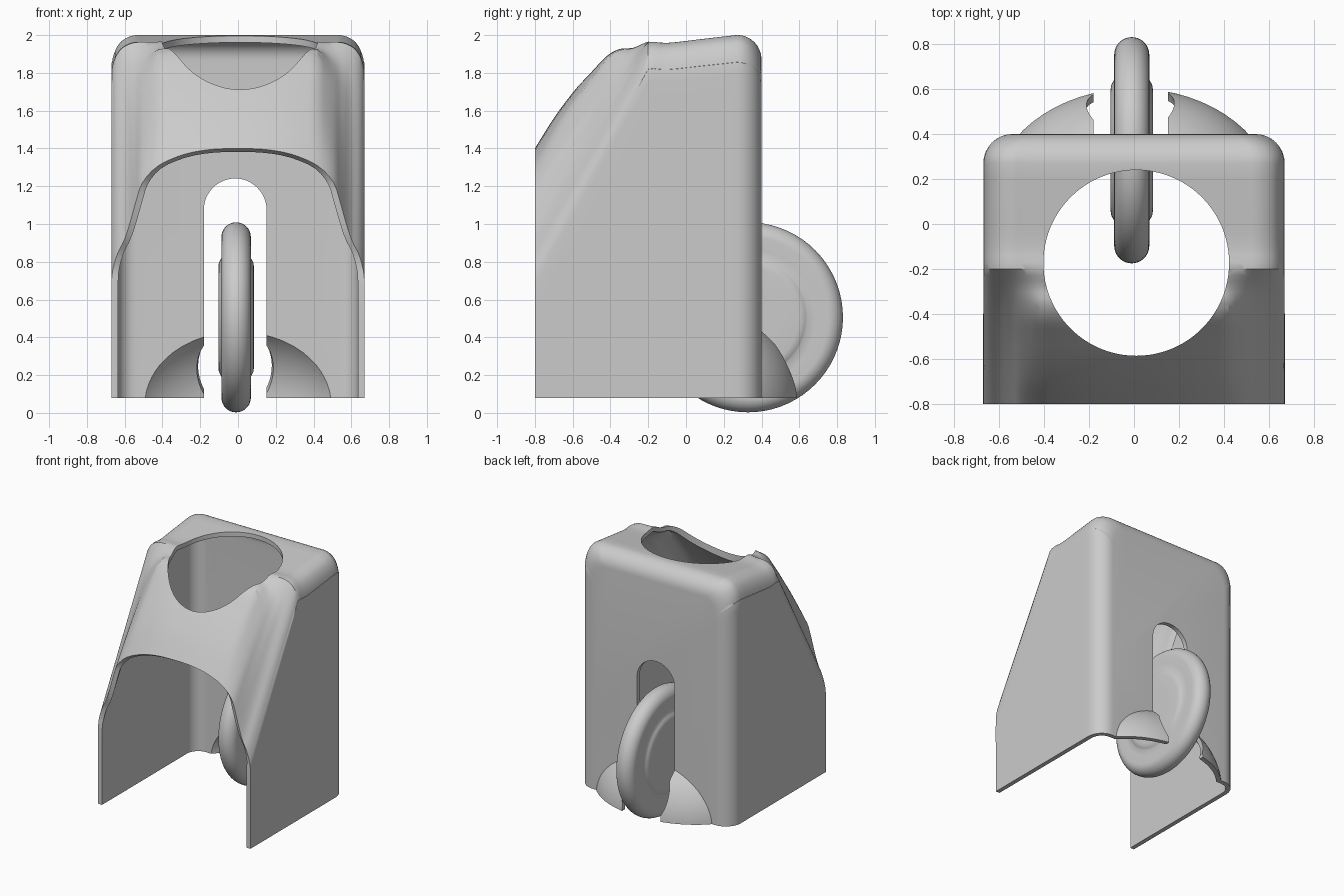
import bpy, bmesh, math
from mathutils import Matrix, Vector

if "Cube" in bpy.data.objects:
    bpy.data.objects.remove(bpy.data.objects["Cube"])

grey = bpy.data.materials.new("light_grey")
grey.use_nodes = True
grey.diffuse_color = (0.6, 0.6, 0.6, 1)
grey.node_tree.nodes["Principled BSDF"].inputs["Base Color"].default_value = (0.6, 0.6, 0.6, 1)


def make(name, bm):
    mesh = bpy.data.meshes.new(name)
    bm.to_mesh(mesh)
    bm.free()
    mesh.materials.append(grey)
    obj = bpy.data.objects.new(name, mesh)
    bpy.context.collection.objects.link(obj)
    return obj


def bake(obj):
    """Apply every modifier on the object."""
    dg = bpy.context.evaluated_depsgraph_get()
    dg.update()
    mesh = bpy.data.meshes.new_from_object(obj.evaluated_get(dg))
    obj.modifiers.clear()
    obj.data = mesh


def cut(obj, cutter):
    mod = obj.modifiers.new("cut", 'BOOLEAN')
    mod.operation, mod.solver, mod.object = 'DIFFERENCE', 'EXACT', cutter
    bake(obj)


def smooth(obj):
    bpy.ops.object.select_all(action='DESELECT')
    obj.select_set(True)
    bpy.context.view_layer.objects.active = obj
    bpy.ops.object.shade_smooth_by_angle(angle=math.radians(35))


def ellipsoid(name, centre, radii):
    bm = bmesh.new()
    bmesh.ops.create_uvsphere(bm, u_segments=64, v_segments=40, radius=1)
    bm.transform(Matrix.Translation(centre) @ Matrix.Diagonal((*radii, 1)))
    return make(name, bm)


def box(name, centre, size):
    bm = bmesh.new()
    bmesh.ops.create_cube(bm, size=1)
    bm.transform(Matrix.Translation(centre) @ Matrix.Diagonal((*size, 1)))
    return make(name, bm)


def catmull(pts, steps):
    """Smooth curve through the given points."""
    pts = [Vector(p) for p in pts]
    ext = [pts[0] * 2 - pts[1]] + pts + [pts[-1] * 2 - pts[-2]]
    out = []
    for a, b, c, d in zip(ext, ext[1:], ext[2:], ext[3:]):
        for k in range(steps):
            t = k / steps
            out.append(b + (c - a) * t / 2 + (a * 2 - b * 5 + c * 4 - d) * t * t / 2
                       + (b * 3 - a - c * 3 + d) * t ** 3 / 2)
    return out + [pts[-1]]


# Half outlines of the housing: arched at the front, rounded box further back
BOTTOM, FRONT, SHOULDER, CORNER, WIDTH = 0.08, -0.8, -0.2, 0.13, 0.67
arch = catmull([(.67, .08), (.67, .4), (.67, .68), (.66, .77), (.635, .85), (.6, .92),
                (.565, 1.03), (.54, 1.12), (.505, 1.22), (.42, 1.31), (.28, 1.37),
                (.14, 1.395), (0, 1.4)], 3)
block = catmull([(.67, .08), (.67, 1.1), (.67, 1.75), (.667, 1.82), (.65, 1.88), (.62, 1.925),
                 (.58, 1.95), (.54, 1.96), (.5, 1.96), (.42, 1.96), (.28, 1.96),
                 (.14, 1.96), (0, 1.96)], 3)
# Height of the top along the middle, front to back
ridge = catmull([(-.8, 1.4), (-.7, 1.56), (-.6, 1.695), (-.5, 1.815), (-.42, 1.905),
                 (-.35, 1.942), (-.28, 1.942), (-.2, 1.965), (-.1, 1.958), (.08, 1.978),
                 (.27, 2.0)], 3)

sections = []
for y, top in ridge:
    s = min(1, (y - FRONT) / (SHOULDER - FRONT))
    half = []
    for a, b in zip(arch, block):
        p = a.lerp(b, s)
        rise = top - (1.4 + 0.56 * s)
        w = max(0, min(1, (0.58 - a.x) / 0.16)) if s < 1 else (p.y - BOTTOM) / 1.88
        half.append((p.x, y, p.y + w * rise))
    sections.append(half)
last = sections[-1]
for k in range(1, 9):
    ang = k / 8 * math.pi / 2
    d = CORNER * (1 - math.cos(ang))
    sections.append([(x * (1 - d / WIDTH), y + CORNER * math.sin(ang),
                      z - d * (z - BOTTOM) / 1.92) for x, y, z in last])

bm = bmesh.new()
rows = [[bm.verts.new(p) for p in h] + [bm.verts.new((-x, y, z)) for x, y, z in h[-2::-1]]
        for h in sections]
for r0, r1 in zip(rows, rows[1:]):
    for i in range(len(r0) - 1):
        bm.faces.new((r0[i], r0[i + 1], r1[i + 1], r1[i]))
cap = bm.faces.new(rows[-1])
bmesh.ops.recalc_face_normals(bm, faces=bm.faces)
cap.normal_update()
if cap.normal.y < 0:
    bmesh.ops.reverse_faces(bm, faces=bm.faces)
housing = make("housing", bm)
wall = housing.modifiers.new("wall", 'SOLIDIFY')
wall.thickness, wall.offset = 0.035, -1
bake(housing)

# Round opening in the top
bm = bmesh.new()
bmesh.ops.create_cone(bm, cap_ends=True, segments=96, radius1=.413, radius2=.413, depth=1.2,
                      matrix=Matrix.Translation((.01, -.173, 2.0)))
top_cutter = make("top_cutter", bm)

# Arched wheel slot in the back wall
SLOT_X, SLOT_R = -0.015, 0.166
bm = bmesh.new()
outline = [(SLOT_X - SLOT_R, -.2), (SLOT_X + SLOT_R, -.2)]
outline += [(SLOT_X + SLOT_R * math.cos(i * math.pi / 24), 1.075 + SLOT_R * math.sin(i * math.pi / 24))
            for i in range(25)]
face = bm.faces.new([bm.verts.new((x, .2, z)) for x, z in outline])
ext = bmesh.ops.extrude_face_region(bm, geom=[face])
bmesh.ops.translate(bm, vec=(0, .7, 0), verts=[v for v in ext["geom"] if isinstance(v, bmesh.types.BMVert)])
bmesh.ops.recalc_face_normals(bm, faces=bm.faces)
slot_cutter = make("slot_cutter", bm)

# Hollow domed guards either side of the wheel
dome_centre = (0, .1, .044)
guards = ellipsoid("wheel_guards", dome_centre, (.637, .504, .504))
hollow = ellipsoid("hollow_cutter", dome_centre, (.6, .467, .467))
clearance = ellipsoid("clearance_cutter", (SLOT_X, .46, .22), (.205, .26, .24))
front_cutter = box("front_cutter", (0, -.62, 0), (3, 2, 3))
floor_cutter = box("floor_cutter", (0, 0, BOTTOM - 1), (3, 3, 2))
for cutter in (hollow, front_cutter, floor_cutter, slot_cutter, clearance):
    cut(guards, cutter)
for cutter in (top_cutter, slot_cutter, hollow):
    cut(housing, cutter)
for cutter in (top_cutter, slot_cutter, hollow, clearance, front_cutter, floor_cutter):
    bpy.data.objects.remove(cutter)

# Wheel: lathed profile with rounded rim and raised hub
side = [(0, .094), (.15, .094), (.27, .094), (.29, .091), (.305, .083), (.315, .077), (.36, .077)]
side += [(.425 + .078 * math.sin(a), .078 * math.cos(a))
         for a in (i * math.pi / 20 for i in range(11))]
profile = side + [(r, -x) for r, x in side[-2::-1]]
bm = bmesh.new()
verts = [bm.verts.new((x, 0, r)) for r, x in profile]
edges = [bm.edges.new(pair) for pair in zip(verts, verts[1:])]
bmesh.ops.spin(bm, geom=verts + edges, cent=(0, 0, 0), axis=(1, 0, 0),
               angle=math.tau, steps=72, use_merge=True)
bmesh.ops.remove_doubles(bm, verts=bm.verts, dist=1e-5)
bmesh.ops.recalc_face_normals(bm, faces=bm.faces)
wheel = make("wheel", bm)
wheel.location = (-.01, .328, .506)

for obj in (housing, guards, wheel):
    smooth(obj)
